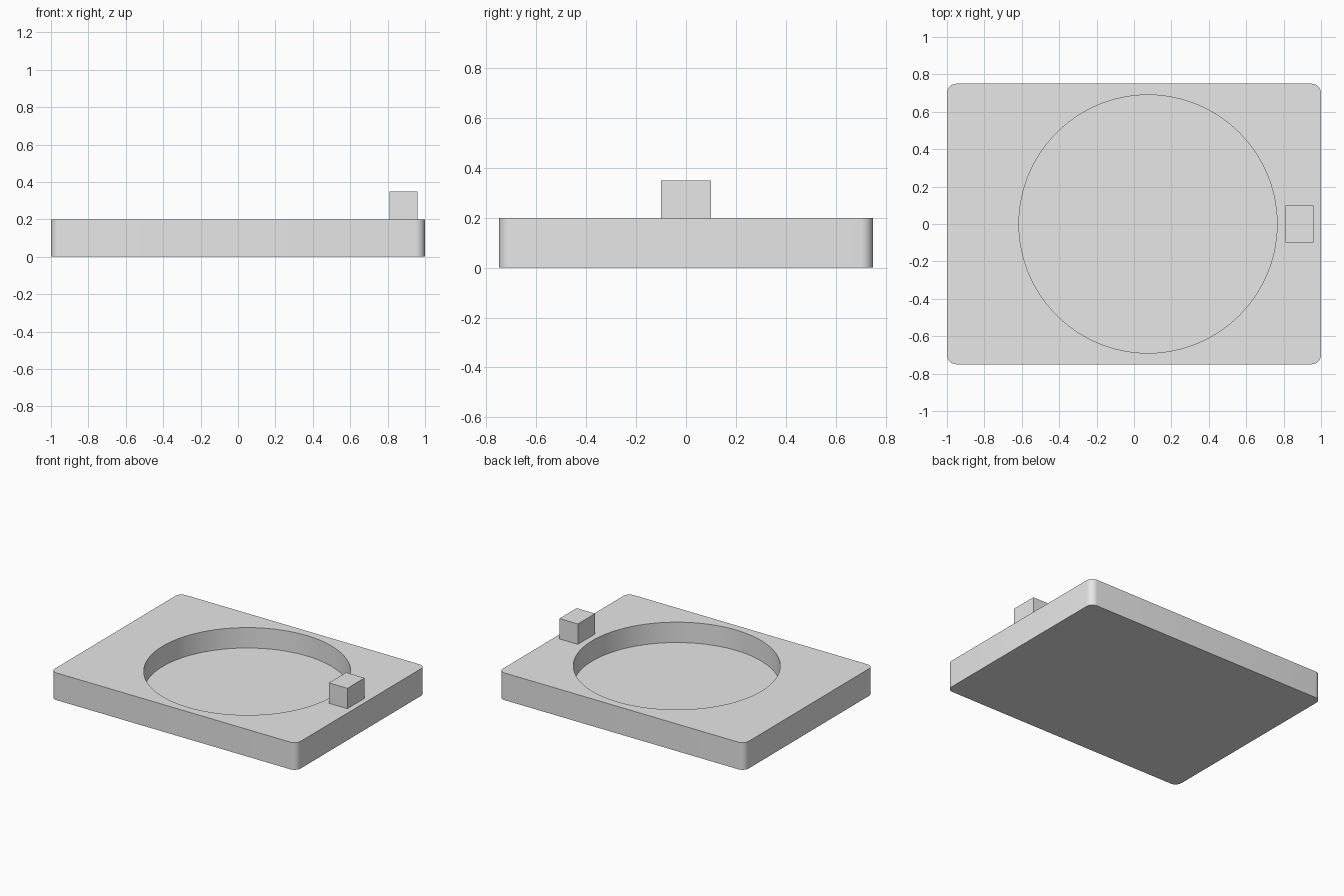
import bpy
import math

default = bpy.data.objects.get("Cube")
if default:
    bpy.data.objects.remove(default, do_unlink=True)

BASE_HEIGHT = 0.2
POCKET_DEPTH = 0.15

grey = bpy.data.materials.new("plain_grey")
grey.use_nodes = True
grey.diffuse_color = (0.8, 0.8, 0.8, 1)
grey.node_tree.nodes["Principled BSDF"].inputs["Base Color"].default_value = grey.diffuse_color


def box(name, size, location):
    bpy.ops.mesh.primitive_cube_add(size=1, location=location)
    obj = bpy.context.object
    obj.name = name
    obj.scale = size
    bpy.ops.object.transform_apply(location=False, rotation=False, scale=True)
    obj.data.materials.append(grey)
    return obj


def apply_modifier(obj, modifier):
    bpy.context.view_layer.objects.active = obj
    bpy.ops.object.modifier_apply(modifier=modifier.name)


# Slab with rounded upright corners
slab = box("base_slab", (2, 1.5, BASE_HEIGHT), (0, 0, BASE_HEIGHT / 2))
weights = slab.data.attributes.new("bevel_weight_edge", "FLOAT", "EDGE")
for edge in slab.data.edges:
    a, b = (slab.data.vertices[i].co for i in edge.vertices)
    weights.data[edge.index].value = float(abs(a.z - b.z) > 0.1)
bevel = slab.modifiers.new("corners", "BEVEL")
bevel.limit_method = "WEIGHT"
bevel.width = 0.05
bevel.segments = 8
apply_modifier(slab, bevel)

# Round pocket sunk into the top
bpy.ops.mesh.primitive_cylinder_add(
    vertices=96, radius=0.69, depth=0.4,
    location=(0.075, 0, BASE_HEIGHT - POCKET_DEPTH + 0.2))
cutter = bpy.context.object
cutter.name = "pocket_cutter"
cutter.hide_render = True
cutter.data.materials.append(grey)
pocket = slab.modifiers.new("pocket", "BOOLEAN")
pocket.operation = "DIFFERENCE"
pocket.solver = "EXACT"
pocket.object = cutter
apply_modifier(slab, pocket)
bpy.data.objects.remove(cutter, do_unlink=True)

bpy.ops.object.select_all(action="DESELECT")
slab.select_set(True)
bpy.context.view_layer.objects.active = slab
bpy.ops.object.shade_smooth_by_angle(angle=math.radians(30))

# Small block standing beside the pocket
box("side_block", (0.15, 0.2, 0.15), (0.885, 0, BASE_HEIGHT + 0.075))
